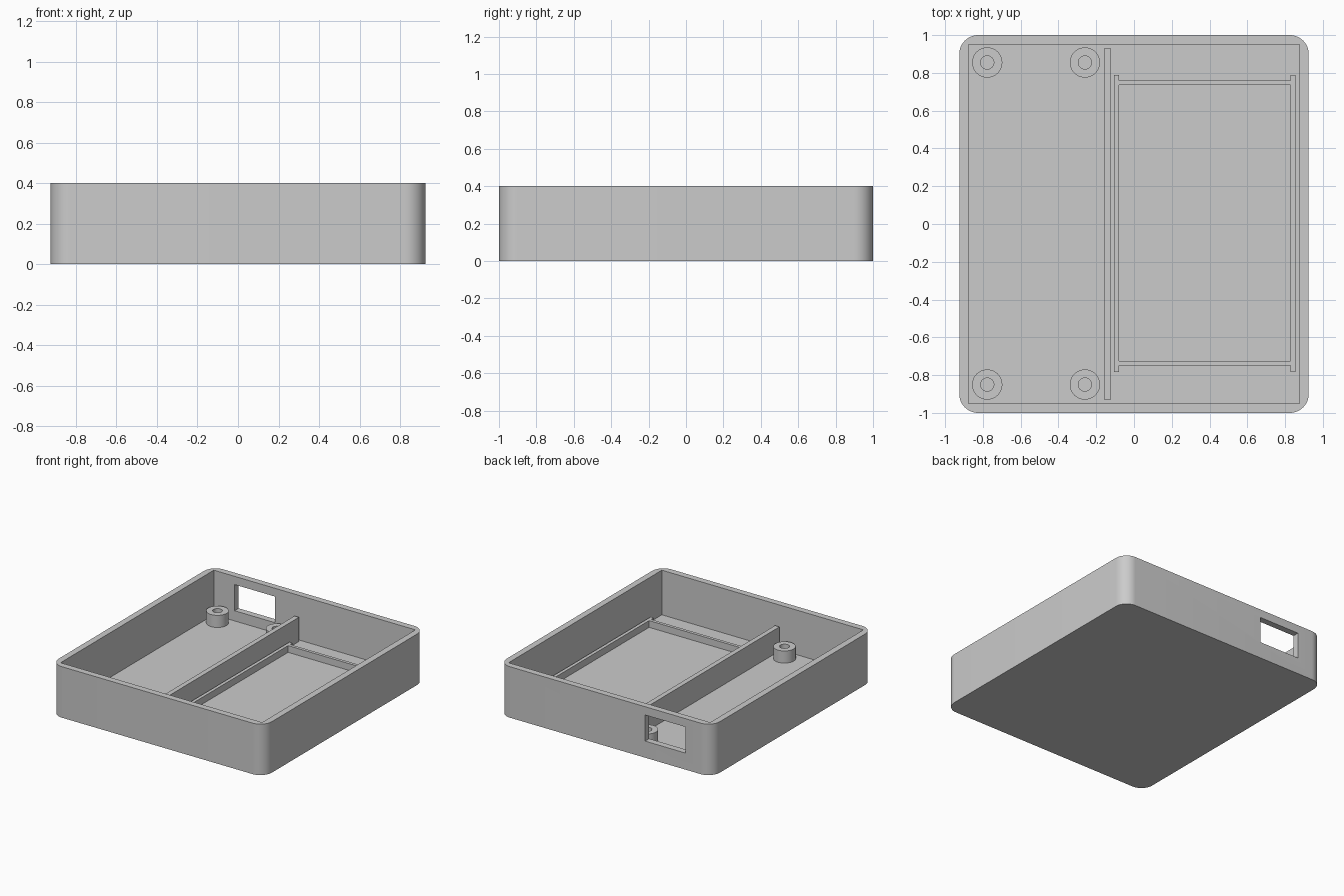
import bpy, bmesh, math
from mathutils import Vector

default = bpy.data.objects.get("Cube")
if default:
    bpy.data.objects.remove(default, do_unlink=True)

# One plain grey plastic for everything
plastic = bpy.data.materials.new("grey plastic")
plastic.use_nodes = True
GREY = (0.6, 0.6, 0.6, 1)
plastic.diffuse_color = GREY
plastic.node_tree.nodes["Principled BSDF"].inputs["Base Color"].default_value = GREY

WIDTH, DEPTH, HEIGHT = 1.85, 2.0, 0.4
WALL, FLOOR, RADIUS = 0.05, 0.05, 0.1


def make_object(name, bm):
    bmesh.ops.recalc_face_normals(bm, faces=bm.faces)
    mesh = bpy.data.meshes.new(name)
    bm.to_mesh(mesh)
    bm.free()
    mesh.materials.append(plastic)
    obj = bpy.data.objects.new(name, mesh)
    bpy.context.collection.objects.link(obj)
    return obj


def box(name, x, y, z, radius=0):
    """Box from (low, high) ranges, with optional rounded upright corners."""
    bm = bmesh.new()
    bmesh.ops.create_cube(bm, size=1)
    for v in bm.verts:
        v.co = Vector([r[0] if c < 0 else r[1] for r, c in zip((x, y, z), v.co)])
    if radius:
        upright = [e for e in bm.edges
                   if abs(e.verts[0].co.z - e.verts[1].co.z) > 0.01]
        bmesh.ops.bevel(bm, geom=upright, offset=radius, segments=12,
                        profile=0.5, affect='EDGES')
    return make_object(name, bm)


def smooth(obj):
    bpy.ops.object.select_all(action='DESELECT')
    obj.select_set(True)
    bpy.context.view_layer.objects.active = obj
    bpy.ops.object.shade_smooth_by_angle(angle=math.radians(30))


def cut(obj, cutter):
    cutter.hide_render = True
    mod = obj.modifiers.new("cut", 'BOOLEAN')
    mod.operation = 'DIFFERENCE'
    mod.solver = 'EXACT'
    mod.object = cutter
    bpy.context.view_layer.objects.active = obj
    bpy.ops.object.modifier_apply(modifier=mod.name)
    bpy.data.objects.remove(cutter, do_unlink=True)


def standoff(name, x, y, outer=0.08, inner=0.035, top=0.145):
    """Hollow screw post, spun from its wall profile."""
    bm = bmesh.new()
    profile = [(outer, FLOOR), (outer, top), (inner, top), (inner, FLOOR)]
    verts = [bm.verts.new((x + r, y, z)) for r, z in profile]
    edges = [bm.edges.new(pair) for pair in zip(verts, verts[1:])]
    bmesh.ops.spin(bm, geom=verts + edges, cent=(x, y, 0), axis=(0, 0, 1),
                   angle=math.tau, steps=40, use_duplicate=False)
    bmesh.ops.remove_doubles(bm, verts=bm.verts, dist=0.0005)
    smooth(make_object(name, bm))


# Open tray with rounded outside corners and a square cavity
hx, hy = WIDTH / 2, DEPTH / 2
tray = box("tray", (-hx, hx), (-hy, hy), (0, HEIGHT), RADIUS)
cut(tray, box("cavity_cutter", (WALL - hx, hx - WALL), (WALL - hy, hy - WALL),
              (FLOOR, HEIGHT + 0.2)))

# Connector opening in the back wall
cut(tray, box("port_cutter", (-0.695, -0.345), (hy - 0.1, hy + 0.1), (0.13, 0.335)))
smooth(tray)

# Four screw posts
for side, x in (("right", -0.777), ("left", -0.26)):
    for end, y in (("front", -0.85), ("back", 0.855)):
        standoff(f"{end}_{side}_standoff", x, y)

# Dividing wall between the two bays
box("divider", (-0.16, -0.122), (-0.93, 0.93), (FLOOR, 0.24))

# Low retaining frame: long side rails run past the cross rails
RAIL = (FLOOR, 0.103)
for name, x in (("right_rail", (-0.106, -0.08)), ("left_rail", (0.828, 0.854))):
    box(name, x, (-0.783, 0.79), RAIL)
for name, y in (("front_rail", (-0.75, -0.725)), ("back_rail", (0.735, 0.76))):
    box(name, (-0.08, 0.828), y, RAIL)
